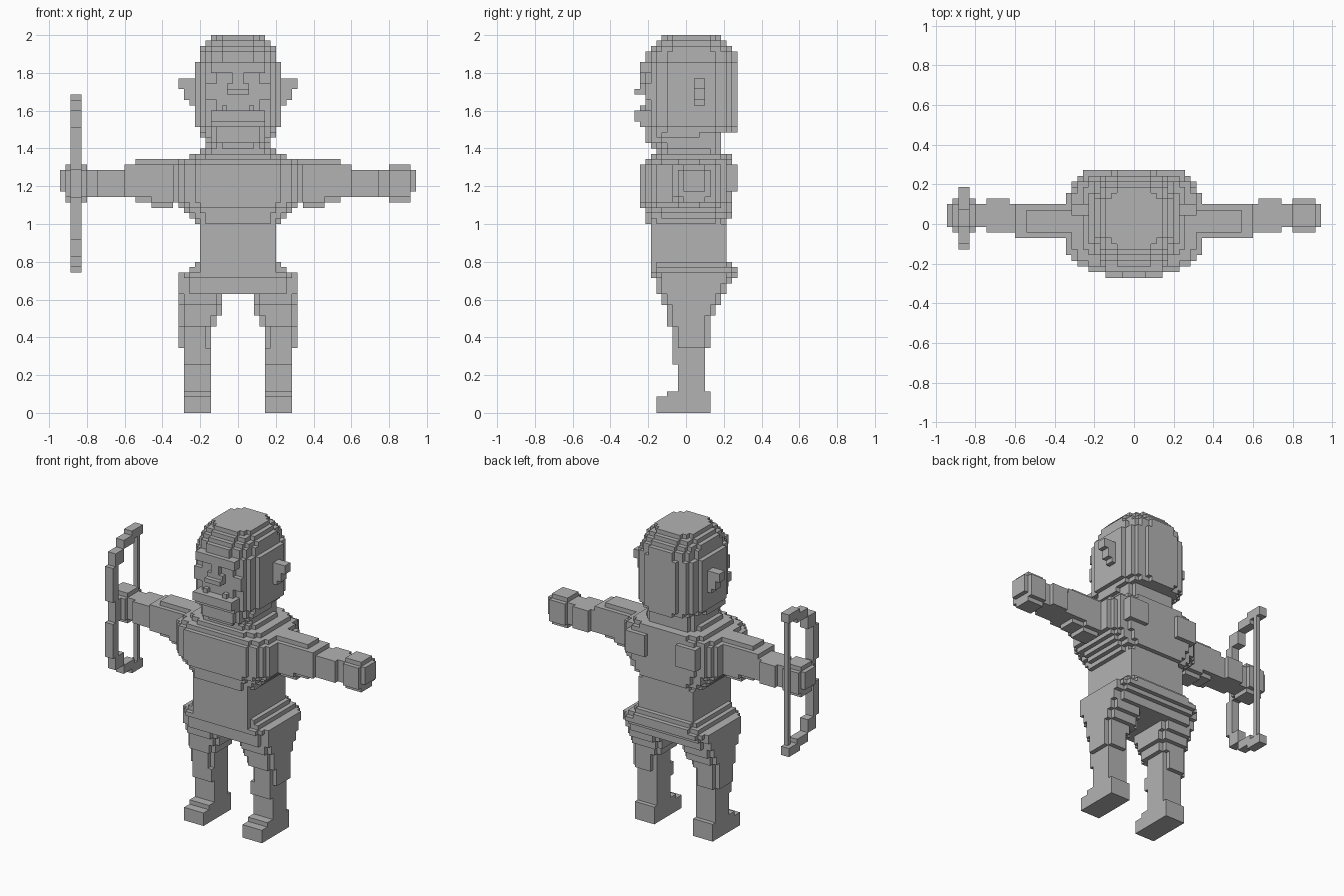
import bpy
import bmesh

UNIT = 2 / 70   # edge length of one cube; all sizes below are counted in cubes
SQUARE = 40     # exponent that gives a plain rectangular section

if "Cube" in bpy.data.objects:
    bpy.data.objects.remove(bpy.data.objects["Cube"])

grey = bpy.data.materials.new("plain_grey")
grey.use_nodes = True
grey.diffuse_color = (0.45, 0.45, 0.45, 1)
shader = next(n for n in grey.node_tree.nodes if n.type == 'BSDF_PRINCIPLED')
shader.inputs["Base Color"].default_value = grey.diffuse_color


def span(low, high):
    """Centres of the cubes between two limits."""
    return [low + 0.5 + n for n in range(int(high - low))]


def stack(layers, power=SQUARE, along_x=False):
    """Fill layers (start, end, u0, u1, v0, v1) with rounded sections."""
    cells = set()
    for start, end, u0, u1, v0, v1 in layers:
        for u in span(u0, u1):
            for v in span(v0, v1):
                du = abs(2 * u - u0 - u1) / (u1 - u0)
                dv = abs(2 * v - v0 - v1) / (v1 - v0)
                if du ** power + dv ** power <= 1:
                    for a in span(start, end):
                        cells.add((a, u, v) if along_x else (u, v, a))
    return cells


def centred(layers):
    """Expand (z0, z1, half_width, y0, y1) to full layers."""
    return [(z0, z1, -w, w, y0, y1) for z0, z1, w, y0, y1 in layers]


def mirrored(cells):
    return {(-x, y, z) for x, y, z in cells}


def build(name, cells):
    """Make a mesh from the exposed sides of a set of cubes."""
    bm = bmesh.new()
    corners = {}

    def corner(point):
        if point not in corners:
            corners[point] = bm.verts.new([c * UNIT for c in point])
        return corners[point]

    for cell in sorted(cells):
        for axis in range(3):
            for sign in (-1, 1):
                beside = list(cell)
                beside[axis] += sign
                if tuple(beside) in cells:
                    continue
                ring = []
                for su, sv in ((-1, -1), (1, -1), (1, 1), (-1, 1)):
                    point = list(cell)
                    point[axis] += sign / 2
                    point[(axis + 1) % 3] += su / 2
                    point[(axis + 2) % 3] += sv / 2
                    ring.append(corner(tuple(point)))
                bm.faces.new(ring if sign > 0 else ring[::-1])
    mesh = bpy.data.meshes.new(name)
    bm.to_mesh(mesh)
    bm.free()
    mesh.materials.append(grey)
    obj = bpy.data.objects.new(name, mesh)
    bpy.context.collection.objects.link(obj)
    return obj


def build_pair(name, cells):
    build("left_" + name, cells)
    build("right_" + name, mirrored(cells))


# Head: domed crown, straight back, jaw stepping in to the neck
skull = stack(centred([
    (69, 70, 5, -4.5, 6.5),
    (68, 69, 6, -5.5, 7.5),
    (67, 68, 7, -6.5, 8.5),
    (65, 67, 7, -7.5, 9.5),
    (53, 65, 8, -7.5, 9.5),
    (52, 53, 7, -7.5, 9.5),
    (51, 52, 7, -7.5, 5.5),
    (50, 51, 6, -7.5, 5.5),
    (49, 50, 5, -6.5, 5.5),
]), power=2.6)

# Face: brow, nose and lips
face = stack(centred([
    (63, 65, 5, -8.5, -5.5),
    (61, 63, 1, -8.5, -6.5),
    (60, 61, 2, -8.5, -6.5),
    (59, 60, 2, -9.5, -6.5),
    (54, 56, 5, -9.5, -5.5),
    (53, 54, 5, -8.5, -5.5),
    (50, 53, 4, -7.5, -5.5),
]))
cheek = stack([
    (58, 61, 3, 6, -7.5, -4.5),
    (56, 57, 2, 3, -8.5, -6.5),
])
build("head", skull | face | cheek | mirrored(cheek))

# Ears
build_pair("ear", stack([
    (57, 58, 8, 9, 1.5, 3.5),
    (58, 60, 8, 10, 1.5, 3.5),
    (60, 62, 8, 11, 1.5, 3.5),
]))

# Neck
build("neck", stack([(49, 52, -6, 6, -4.5, 6.5)], power=4))

# Chest with shoulder blades, and the square waist
chest = stack(centred([
    (48, 49, 7, -5.5, 6.5),
    (47, 48, 9, -6.5, 8.5),
    (46, 47, 11, -7.5, 8.5),
    (39, 46, 12, -8.5, 8.5),
    (38, 39, 11, -8.5, 8.5),
    (37, 38, 10, -7.5, 8.5),
    (36, 37, 9, -7.5, 8.5),
    (35, 36, 8, -7.5, 7.5),
]), power=4)
blade = stack([(41, 46, 4, 9, 6.5, 9.5)])
build("chest", chest | blade | mirrored(blade))
build("waist", stack(centred([(28, 35, 7, -6.5, 7.5)])))

# Hips
build("hips", stack(centred([
    (27, 28, 8, -6.5, 8.5),
    (26, 27, 9, -6.5, 9.5),
    (25, 26, 11, -6.5, 9.5),
    (24, 25, 11, -5.5, 8.5),
    (22, 24, 11, -5.5, 7.5),
]), power=6))

# Legs and feet
leg = stack([
    (20, 22, 3, 11, -4.5, 6.5),
    (18, 20, 3, 11, -3.5, 5.5),
    (16, 18, 4, 11, -3.5, 4.5),
    (12, 16, 5, 11, -2.5, 4.5),
    (9, 12, 5, 10, -2.5, 3.5),
    (4, 9, 5, 10, -1.5, 3.5),
], power=4)
foot = stack([
    (3, 4, 5, 10, -3.5, 4.5),
    (0, 3, 5, 10, -5.5, 4.5),
], power=10)
build_pair("leg", leg | foot)

# Arms and fists, stacked outwards along x
build_pair("arm", stack([
    (10, 12, -2.5, 3.5, 39, 47),
    (12, 16, -2.5, 3.5, 38, 47),
    (16, 19, -2.5, 3.5, 39, 47),
    (19, 21, -2.5, 3.5, 40, 46),
    (21, 22, -1.5, 3.5, 40, 45),
    (22, 26, -1.5, 4.5, 40, 45),
    (26, 28, -0.5, 3.5, 40, 45),
    (28, 32, -1.5, 4.5, 39, 46),
    (32, 33, -0.5, 3.5, 41, 45),
], power=4, along_x=True))

# Bow: one limb described by (y0, y1, near, far) and repeated above and below
MIDDLE = 42.5
bow = set()
for y0, y1, near, far in (
        (2.5, 6.5, 14.5, 16.5),
        (-0.5, 3.5, 13.5, 15.5),
        (-3.5, -0.5, 10.5, 13.5),
        (-4.5, -2.5, 2.5, 10.5),
        (-3.5, -1.5, -0.5, 2.5)):
    bow |= stack([(MIDDLE + near, MIDDLE + far, -31, -29, y0, y1),
                  (MIDDLE - far, MIDDLE - near, -31, -29, y0, y1)])
build("bow", bow)
build("bow_string", stack([(28, 57, -30, -29, 4.5, 5.5)]))
